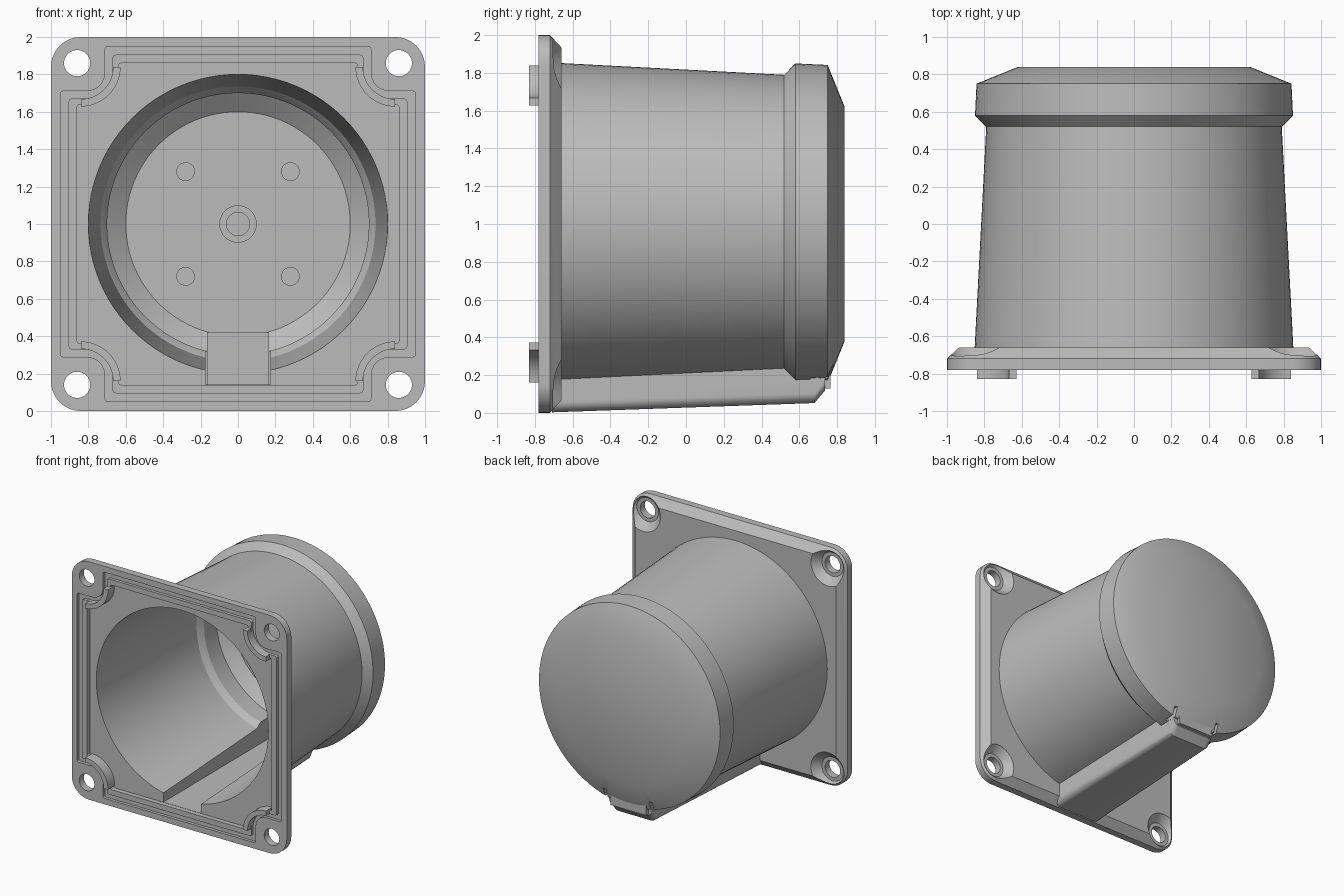
import bpy, bmesh, math

if "Cube" in bpy.data.objects:
    bpy.data.objects.remove(bpy.data.objects["Cube"])

grey = bpy.data.materials.new("light grey plastic")
grey.diffuse_color = (0.5, 0.5, 0.5, 1)
grey.use_nodes = True
grey.node_tree.nodes["Principled BSDF"].inputs["Base Color"].default_value = grey.diffuse_color


def loft(name, sections):
    """Solid skinned through (y, [(x, z), ...]) sections of equal length."""
    bm = bmesh.new()
    rings = [[bm.verts.new((x, y, z)) for x, z in pts] for y, pts in sections]
    n = len(rings[0])
    for a, b in zip(rings, rings[1:]):
        for i in range(n):
            j = (i + 1) % n
            bm.faces.new((a[i], a[j], b[j], b[i]))
    bm.faces.new(rings[0])
    bm.faces.new(rings[-1])
    bmesh.ops.recalc_face_normals(bm, faces=bm.faces)
    me = bpy.data.meshes.new(name)
    bm.to_mesh(me)
    bm.free()
    me.materials.append(grey)
    ob = bpy.data.objects.new(name, me)
    bpy.context.collection.objects.link(ob)
    return ob


def circle(r, cx=0.0, cz=1.0, n=96):
    return [(cx + r * math.cos(2 * math.pi * i / n),
             cz + r * math.sin(2 * math.pi * i / n)) for i in range(n)]


def lathe(name, profile, cx=0.0, cz=1.0, n=96):
    return loft(name, [(y, circle(r, cx, cz, n)) for r, y in profile])


def box(name, x0, x1, y0, y1, z0, z1):
    pts = [(x0, z0), (x1, z0), (x1, z1), (x0, z1)]
    return loft(name, [(y0, pts), (y1, pts)])


def fillet(corners, steps=8):
    """Round right-angled corners given as (x, z, radius)."""
    out = []
    for i, (x, z, r) in enumerate(corners):
        def toward(q):
            dx, dz = q[0] - x, q[1] - z
            d = math.hypot(dx, dz)
            return dx / d, dz / d
        a = toward(corners[i - 1])
        b = toward(corners[(i + 1) % len(corners)])
        if r == 0:
            out.append((x, z))
            continue
        for k in range(steps + 1):
            t = math.pi / 2 * k / steps
            u, v = r * (1 - math.sin(t)), r * (1 - math.cos(t))
            out.append((x + a[0] * u + b[0] * v, z + a[1] * u + b[1] * v))
    return out


def rounded_square(w, r):
    return fillet([(sx * w, 1 + sz * w, r) for sx, sz in
                   ((1, 1), (-1, 1), (-1, -1), (1, -1))])


def notched_square(w, n, r):
    """Square outline whose corners step inwards around the screw holes."""
    pts = []
    for q in range(4):
        c, s = round(math.cos(q * math.pi / 2)), round(math.sin(q * math.pi / 2))
        for x, z, rad in ((w, n, 0.015), (n, n, r), (n, w, 0.015)):
            pts.append((x * c - z * s, 1 + x * s + z * c, rad))
    return fillet(pts)


def boolean(target, tool, op):
    bpy.context.view_layer.objects.active = target
    m = target.modifiers.new("bool", 'BOOLEAN')
    m.operation, m.object, m.solver = op, tool, 'EXACT'
    bpy.ops.object.modifier_apply(modifier=m.name)
    bpy.data.objects.remove(tool)


def channel_section(w, z0):
    return fillet([(-w, 0.5, 0), (-w, z0, 0.05), (w, z0, 0.05), (w, 0.5, 0)])


# outer shell: flange, tapered barrel with wider cap, wiring channel
housing = loft("housing", [(-0.78, rounded_square(1.0, 0.16)),
                           (-0.72, rounded_square(1.0, 0.16)),
                           (-0.66, rounded_square(0.935, 0.10))])
boolean(housing, lathe("barrel", [(0.854, -0.70), (0.79, 0.52), (0.85, 0.58),
                                  (0.842, 0.75), (0.62, 0.84)]), 'UNION')
boolean(housing, loft("channel", [(-0.71, channel_section(0.225, 0.003)),
                                  (0.68, channel_section(0.20, 0.052)),
                                  (0.737, channel_section(0.20, 0.12))]), 'UNION')

# hollow inside
boolean(housing, lathe("cavity", [(0.80, -0.9), (0.80, -0.74), (0.735, 0.50),
                                  (0.712, 0.53), (0.70, 0.55), (0.70, 0.71),
                                  (0.60, 0.79)]), 'DIFFERENCE')
boolean(housing, box("channel_cut", -0.175, 0.175, -0.76, 0.69, 0.142, 0.6), 'DIFFERENCE')

# front face: recessed floor and gasket groove
pocket = notched_square(0.86, 0.64, 0.20)
boolean(housing, loft("pocket", [(-0.9, pocket), (-0.74, pocket)]), 'DIFFERENCE')
outer, inner = notched_square(0.95, 0.71, 0.10), notched_square(0.905, 0.67, 0.14)
groove = loft("groove", [(-0.9, outer), (-0.755, outer)])
boolean(groove, loft("groove_core", [(-1.0, inner), (-0.6, inner)]), 'DIFFERENCE')
boolean(housing, groove, 'DIFFERENCE')

# countersunk screw holes in the four corners
for sx in (-1, 1):
    for sz in (-1, 1):
        boolean(housing, lathe("hole", [(0.07, -0.9), (0.07, -0.72), (0.10, -0.72),
                                        (0.17, -0.65), (0.17, -0.5)],
                               sx * 0.86, 1 + sz * 0.86, 40), 'DIFFERENCE')

# narrow slots in the cap beside the channel end
for s in (-1, 1):
    x0, x1 = sorted((s * 0.201, s * 0.226))
    boolean(housing, box("slot", x0, x1, 0.66, 0.9, 0.10, 0.26), 'DIFFERENCE')

parts = [housing]

# block closing the channel inside the cap
parts.append(box("channel_end_plug", -0.165, 0.165, 0.67, 0.765, 0.13, 0.42))

# curved locating walls standing proud at the corners
for sx in (-1, 1):
    for sz in (-1, 1):
        arc = [math.pi / 2 * i / 12 for i in range(13)]
        pts = [(sx * (0.84 - r * math.cos(t)), 1 + sz * (0.84 - r * math.sin(t)))
               for r, ts in ((0.212, arc), (0.172, arc[::-1])) for t in ts]
        parts.append(loft("corner_wall", [(-0.83, pts), (-0.73, pts)]))

# bosses on the inside of the cap
boss = lathe("centre_boss", [(0.10, 0.74), (0.10, 0.80)], n=48)
boolean(boss, lathe("boss_hole", [(0.062, 0.6), (0.062, 0.785)], n=48), 'DIFFERENCE')
parts.append(boss)
for sx in (-1, 1):
    for sz in (-1, 1):
        parts.append(lathe("small_boss", [(0.05, 0.775), (0.05, 0.80)],
                           sx * 0.28, 1 + sz * 0.28, 32))

# smooth curves, keep hard edges
bpy.ops.object.select_all(action='DESELECT')
for ob in parts:
    ob.select_set(True)
bpy.context.view_layer.objects.active = housing
bpy.ops.object.shade_smooth_by_angle(angle=math.radians(30))
